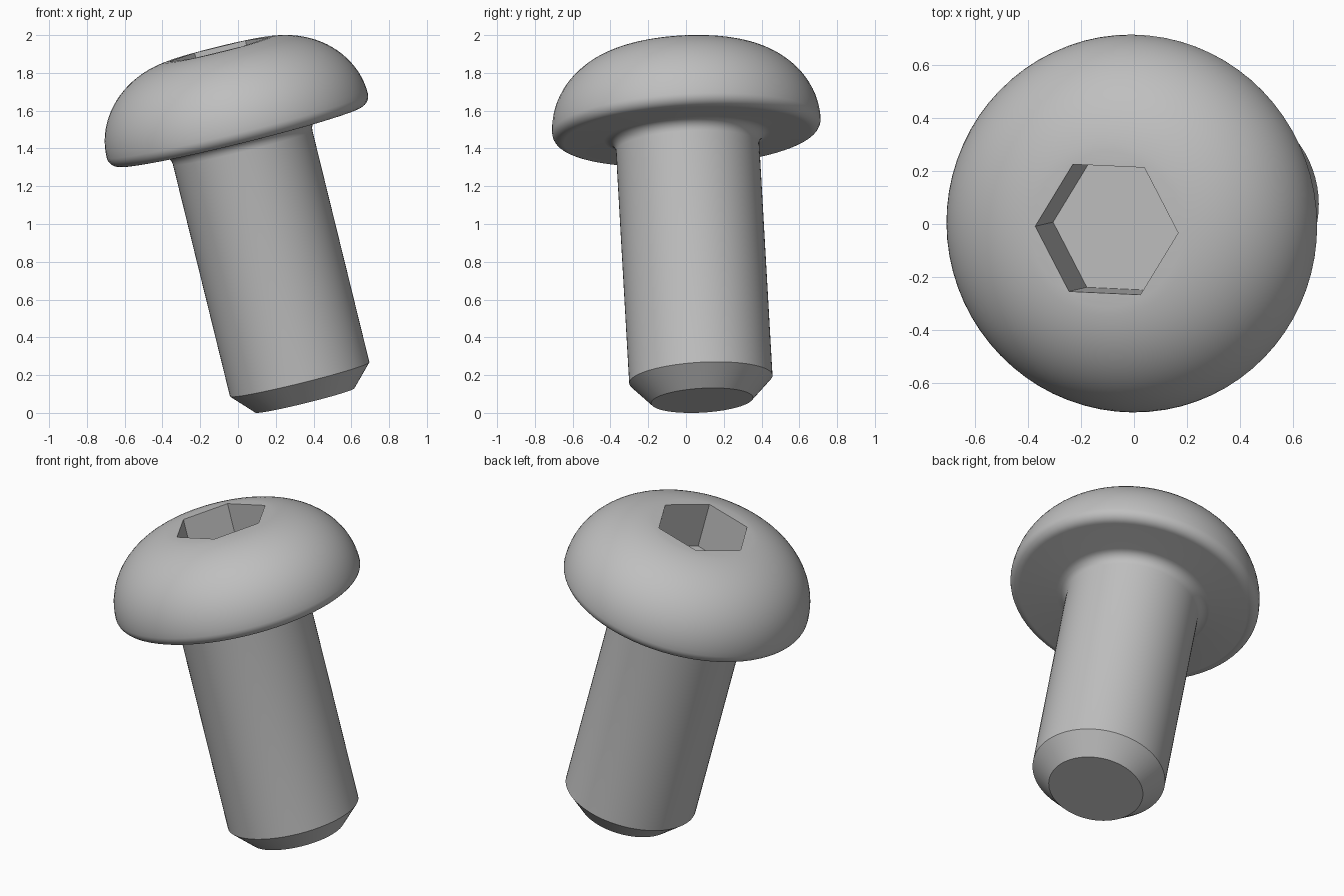
import bpy
import bmesh
from math import cos, sin, pi, radians
from mathutils import Vector, Matrix

if "Cube" in bpy.data.objects:
    bpy.data.objects.remove(bpy.data.objects["Cube"])

# The screw is built along local z, then leaned over
AXIS = Vector((-0.246, -0.057, 1)).normalized()
LEAN = Matrix.Translation((0.354, 0.085, 0.066)) @ AXIS.to_track_quat('Z', 'Y').to_matrix().to_4x4()
UP = Vector((0, 0, 1))
LEAN = Matrix.Translation((0.354, 0.085, 0.066)) @ UP.rotation_difference(AXIS).to_matrix().to_4x4()

steel = bpy.data.materials.new("grey_steel")
steel.use_nodes = True
steel.diffuse_color = (0.52, 0.52, 0.52, 1)
steel.node_tree.nodes["Principled BSDF"].inputs["Base Color"].default_value = (0.52, 0.52, 0.52, 1)


def arc(cr, cz, a, b, start, end, steps):
    """Points (radius, height) on an elliptical arc, angles in degrees."""
    out = []
    for i in range(steps + 1):
        t = radians(start + (end - start) * i / steps)
        out.append((cr + a * cos(t), cz + b * sin(t)))
    return out


def make_object(name, bm):
    bmesh.ops.recalc_face_normals(bm, faces=bm.faces)
    mesh = bpy.data.meshes.new(name)
    bm.to_mesh(mesh)
    bm.free()
    mesh.materials.append(steel)
    obj = bpy.data.objects.new(name, mesh)
    bpy.context.collection.objects.link(obj)
    return obj


def lathe(name, profile, sides=72):
    """Revolve a profile and close both ends with flat discs."""
    bm = bmesh.new()
    rings = [[bm.verts.new((r * cos(2 * pi * i / sides), r * sin(2 * pi * i / sides), z))
              for i in range(sides)] for r, z in profile]
    for low, high in zip(rings, rings[1:]):
        for i in range(sides):
            j = (i + 1) % sides
            bm.faces.new((low[i], low[j], high[j], high[i]))
    bm.faces.new(rings[0][::-1])
    bm.faces.new(rings[-1])
    return make_object(name, bm)


# Chamfered shank, fillet, rounded rim and domed head in one profile
profile = [(0.27, 0), (0.38, 0.115)]
profile += arc(0.44, 1.38, 0.06, 0.06, 180, 90, 6)
profile += arc(0.652, 1.50, 0.06, 0.06, -90, 0, 8)
profile += arc(0.242, 1.50, 0.47, 0.418, 0, 84, 20)[1:]
screw = lathe("round_head_screw", profile)

# Hexagonal socket cut into the flat crown
bm = bmesh.new()
bmesh.ops.create_cone(bm, cap_ends=True, segments=6, radius1=0.277, radius2=0.277, depth=0.56,
                      matrix=Matrix.Translation((0, 0, 1.914)) @ Matrix.Rotation(radians(-2.2), 4, 'Z'))
# Turn the hexagon so that a corner lies on the x side
corner = max(bm.verts, key=lambda v: v.co.x).co
if abs(corner.y) > 0.1:
    bmesh.ops.rotate(bm, verts=bm.verts, cent=(0, 0, 0), matrix=Matrix.Rotation(radians(30), 3, 'Z'))
cutter = make_object("socket_cutter", bm)
cutter.hide_render = True

cut = screw.modifiers.new("socket", 'BOOLEAN')
cut.operation = 'DIFFERENCE'
cut.solver = 'EXACT'
cut.object = cutter
bpy.ops.object.select_all(action='DESELECT')
bpy.context.view_layer.objects.active = screw
screw.select_set(True)
bpy.ops.object.modifier_apply(modifier=cut.name)
bpy.data.objects.remove(cutter)

# Smooth shading with crisp chamfer and socket edges, then the lean
bpy.ops.object.shade_smooth_by_angle(angle=radians(30))
screw.matrix_world = LEAN
